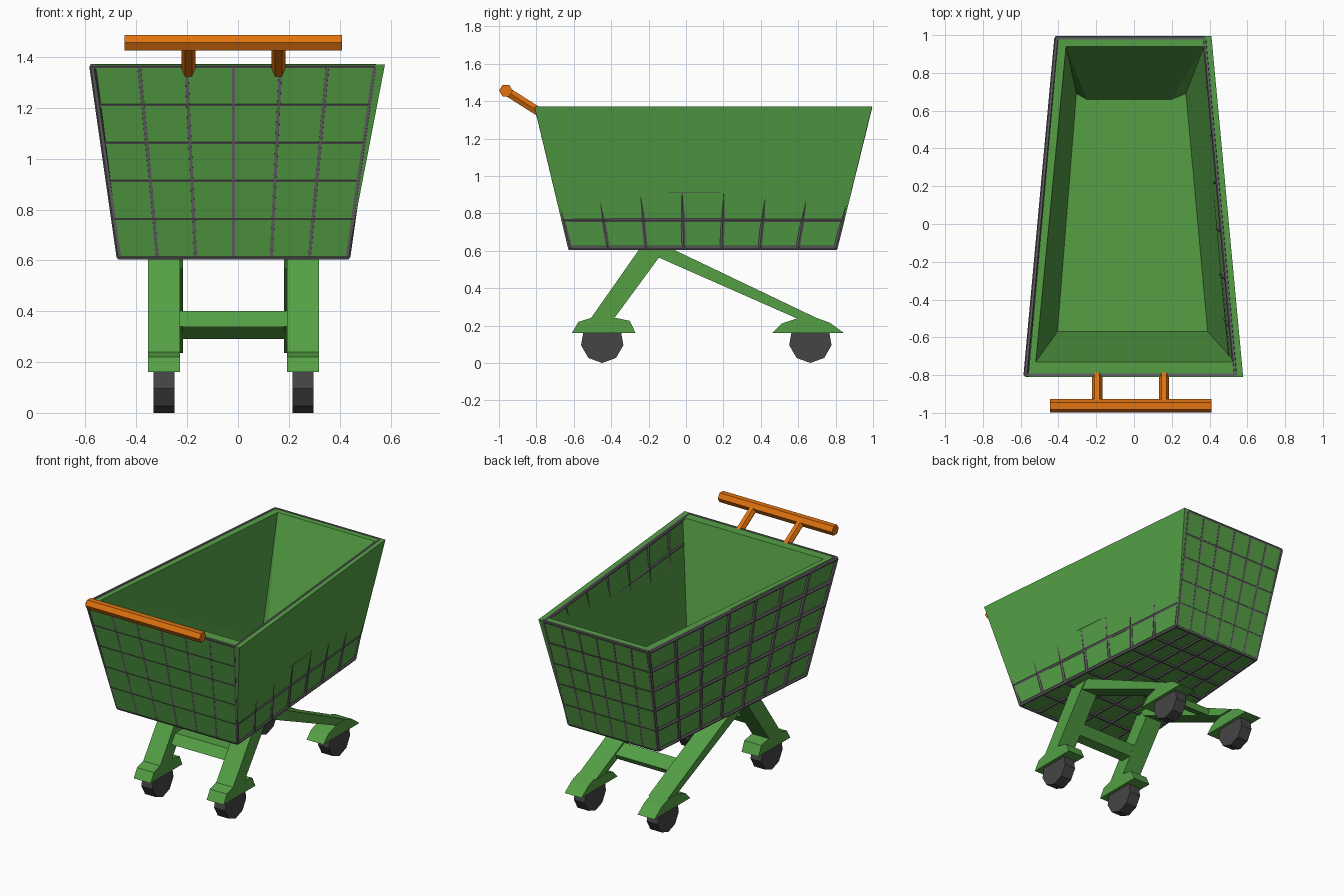
import bpy, bmesh, math
from mathutils import Vector

if "Cube" in bpy.data.objects:
    bpy.data.objects.remove(bpy.data.objects["Cube"])

CX = -0.018  # centre line of chassis, handle and wire cage


def material(name, color):
    m = bpy.data.materials.new(name)
    m.diffuse_color = (*color, 1)
    m.use_nodes = True
    m.node_tree.nodes["Principled BSDF"].inputs["Base Color"].default_value = m.diffuse_color
    return m


GREEN = material("green", (0.09, 0.35, 0.06))
ORANGE = material("orange", (0.75, 0.17, 0.005))
RUBBER = material("rubber", (0.06, 0.06, 0.06))
WIRE = material("wire", (0.13, 0.12, 0.13))


def finish(name, bm, mat):
    bmesh.ops.recalc_face_normals(bm, faces=bm.faces)
    me = bpy.data.meshes.new(name)
    bm.to_mesh(me)
    bm.free()
    me.materials.append(mat)
    ob = bpy.data.objects.new(name, me)
    bpy.context.collection.objects.link(ob)
    return ob


def rod(bm, a, b, r, sides=6, phase=0.0):
    a, b = Vector(a), Vector(b)
    d = (b - a).normalized()
    u = d.cross(Vector((0, 0, 1)) if abs(d.z) < 0.9 else Vector((0, 1, 0))).normalized()
    v = u.cross(d)
    ang = [phase + 2 * math.pi * i / sides for i in range(sides)]
    rings = [[bm.verts.new(p + r * (math.cos(t) * u + math.sin(t) * v)) for t in ang] for p in (a, b)]
    for i in range(sides):
        j = (i + 1) % sides
        bm.faces.new((rings[0][i], rings[0][j], rings[1][j], rings[1][i]))
    bm.faces.new(rings[0])
    bm.faces.new(rings[1])


def extrude_x(name, profile, x0, x1, mat):
    bm = bmesh.new()
    a = [bm.verts.new((x0, y, z)) for y, z in profile]
    b = [bm.verts.new((x1, y, z)) for y, z in profile]
    n = len(profile)
    for i in range(n):
        j = (i + 1) % n
        bm.faces.new((a[i], a[j], b[j], b[i]))
    bm.faces.new(a)
    bm.faces.new(b)
    return finish(name, bm, mat)


# Basket: tapered open shell with a sloped inside and chamfered floor corners
bm = bmesh.new()


def loop(pts, z):
    return [bm.verts.new((x, y, z)) for x, y in pts]


bottom = loop([(-0.463, -0.63), (0.432, -0.63), (0.315, 0.81), (-0.35, 0.81)], 0.612)
top = loop([(-0.56, -0.81), (0.578, -0.81), (0.41, 0.995), (-0.40, 0.995)], 1.37)
inner = loop([(-0.52, -0.73), (0.535, -0.73), (0.37, 0.94), (-0.36, 0.94)], 1.37)
floor = loop([(-0.31, -0.48), (0.27, -0.48), (0.39, -0.57), (0.275, 0.69),
              (0.20, 0.66), (-0.25, 0.66), (-0.305, 0.69), (-0.405, -0.57)], 0.635)
bm.faces.new(bottom)
for i in range(4):
    j = (i + 1) % 4
    bm.faces.new((bottom[i], bottom[j], top[j], top[i]))
    bm.faces.new((top[i], top[j], inner[j], inner[i]))
f = floor
walls = [bm.faces.new((inner[0], inner[1], f[2], f[1], f[0], f[7])),
         bm.faces.new((inner[1], inner[2], f[3], f[2])),
         bm.faces.new((inner[2], inner[3], f[6], f[5], f[4], f[3])),
         bm.faces.new((inner[3], inner[0], f[7], f[6])),
         bm.faces.new(floor)]
bmesh.ops.triangulate(bm, faces=walls)
finish("basket", bm, GREEN)

# Wire grid running around the basket and under the floor
LOW = [Vector((CX + x, y, 0.614)) for x, y in ((-0.448, -0.62), (0.448, -0.62), (0.333, 0.80), (-0.333, 0.80))]
HIGH = [Vector((CX + x, y, 1.362)) for x, y in ((-0.555, -0.798), (0.555, -0.798), (0.392, 0.984), (-0.392, 0.984))]
R = 0.012
bm = bmesh.new()
for i in range(4):
    j = (i + 1) % 4
    rod(bm, LOW[i], HIGH[i], R)
    for k in range(6):
        t = k / 5
        rod(bm, LOW[i].lerp(HIGH[i], t), LOW[j].lerp(HIGH[j], t), R)
    n = 7 if i % 2 else 6
    for k in range(1, n):
        t = k / n
        rod(bm, LOW[i].lerp(LOW[j], t), HIGH[i].lerp(HIGH[j], t), R)
for k in range(1, 7):
    rod(bm, LOW[0].lerp(LOW[3], k / 7), LOW[1].lerp(LOW[2], k / 7), R)
for k in range(1, 6):
    rod(bm, LOW[0].lerp(LOW[1], k / 6), LOW[3].lerp(LOW[2], k / 6), R)
finish("wire_grid", bm, WIRE)

# Handle bar and its two arms
bm = bmesh.new()
rod(bm, (CX - 0.428, -0.963, 1.456), (CX + 0.428, -0.963, 1.456), 0.036)
for s in (-1, 1):
    rod(bm, (CX + s * 0.177, -0.955, 1.45), (CX + s * 0.177, -0.785, 1.342), 0.027)
finish("handle", bm, ORANGE)

# Legs, wheel covers and wheels on both sides
FRONT_LEG = [(-0.245, 0.615), (-0.10, 0.615), (-0.14, 0.57), (-0.39, 0.23), (-0.515, 0.23)]
REAR_LEG = [(-0.19, 0.615), (-0.085, 0.615), (0.71, 0.235), (0.60, 0.235), (-0.16, 0.57)]
FRONT_COVER = [(-0.61, 0.16), (-0.575, 0.22), (-0.51, 0.24), (-0.37, 0.24), (-0.30, 0.225), (-0.27, 0.16)]
REAR_COVER = [(0.46, 0.16), (0.51, 0.21), (0.60, 0.24), (0.70, 0.24), (0.77, 0.215), (0.845, 0.16)]
for s, side in ((-1, "left"), (1, "right")):
    inside, outside = CX + s * 0.21, CX + s * 0.337
    extrude_x("front_leg_" + side, FRONT_LEG, inside, outside, GREEN)
    extrude_x("rear_leg_" + side, REAR_LEG, CX + s * 0.198, CX + s * 0.332, GREEN)
    extrude_x("front_wheel_cover_" + side, FRONT_COVER, inside, outside, GREEN)
    extrude_x("rear_wheel_cover_" + side, REAR_COVER, inside, outside, GREEN)
    for y, end in ((-0.448, "front"), (0.665, "rear")):
        bm = bmesh.new()
        rod(bm, (CX + s * 0.232, y, 0.115), (CX + s * 0.314, y, 0.115), 0.115, 9, -math.pi / 2)
        finish(end + "_wheel_" + side, bm, RUBBER)

# Crossbars between the legs
extrude_x("front_crossbar", [(-0.39, 0.34), (-0.31, 0.34), (-0.265, 0.40), (-0.345, 0.40)], CX - 0.215, CX + 0.215, GREEN)
extrude_x("rear_crossbar", [(0.38, 0.335), (0.48, 0.29), (0.50, 0.325), (0.40, 0.37)], CX - 0.21, CX + 0.21, GREEN)
